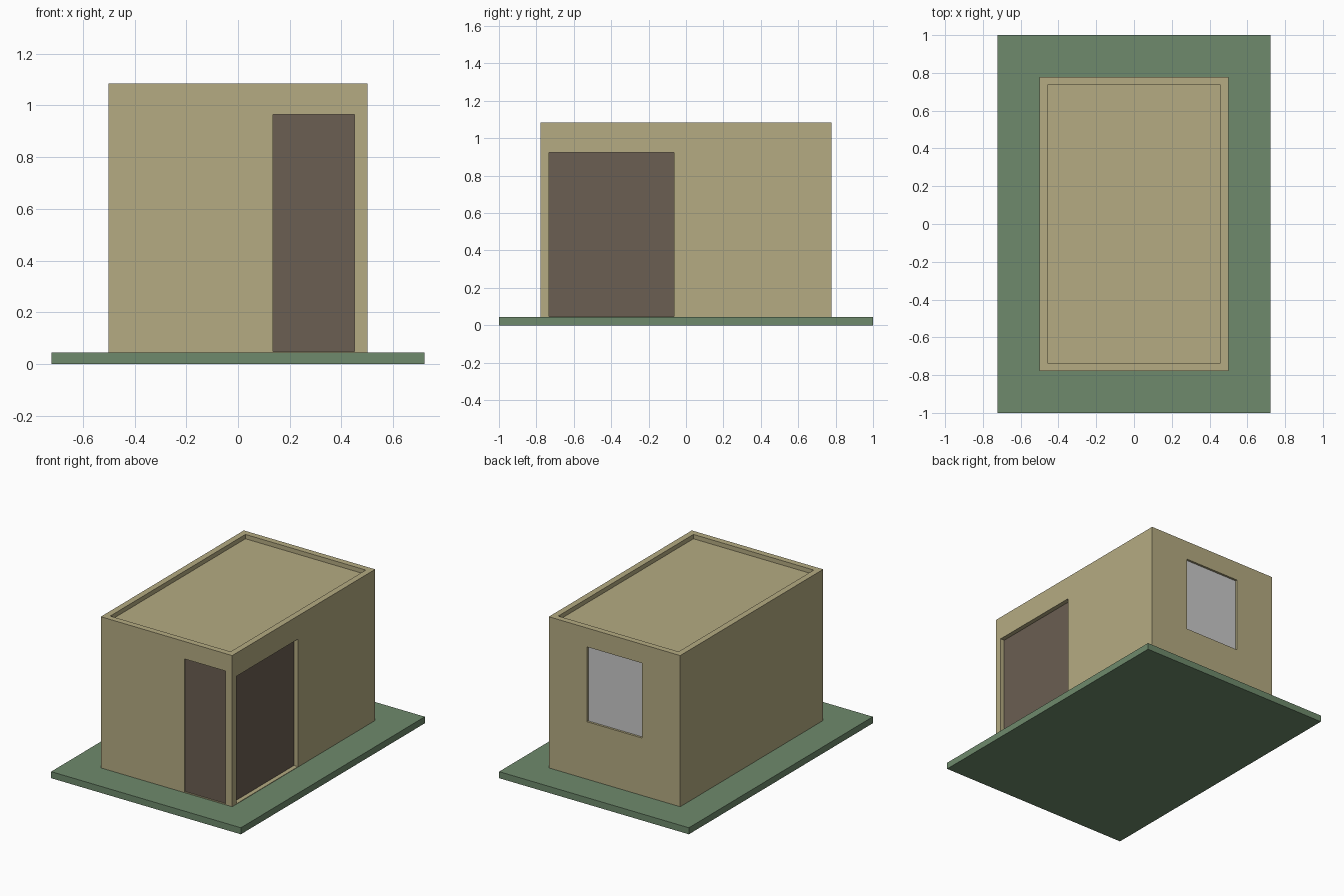
import bpy

if "Cube" in bpy.data.objects:
    bpy.data.objects.remove(bpy.data.objects["Cube"])


def lin(c):
    c /= 255
    return c / 12.92 if c <= 0.04045 else ((c + 0.055) / 1.055) ** 2.4


def material(name, r, g, b):
    m = bpy.data.materials.new(name)
    m.diffuse_color = (lin(r), lin(g), lin(b), 1)
    m.use_nodes = True
    m.node_tree.nodes["Principled BSDF"].inputs["Base Color"].default_value = m.diffuse_color
    return m


TAN = material("tan_plaster", 181, 171, 130)
GREEN = material("lawn_green", 110, 138, 108)
BROWN = material("door_brown", 107, 94, 82)
GRAY = material("window_gray", 202, 202, 202)


def box(name, x, y, z, mat=None):
    """Box from (min, max) ranges on each axis."""
    bpy.ops.mesh.primitive_cube_add(size=1, location=[sum(r) / 2 for r in (x, y, z)])
    ob = bpy.context.object
    ob.name = name
    ob.scale = [r[1] - r[0] for r in (x, y, z)]
    bpy.ops.object.transform_apply(location=False, rotation=False, scale=True)
    if mat:
        ob.data.materials.append(mat)
    return ob


def carve(target, x, y, z):
    """Cut a box-shaped recess, then discard the cutter."""
    cutter = box("cutter", x, y, z)
    cutter.hide_render = True
    mod = target.modifiers.new("recess", "BOOLEAN")
    mod.object, mod.operation, mod.solver = cutter, "DIFFERENCE", "EXACT"
    bpy.context.view_layer.objects.active = target
    bpy.ops.object.modifier_apply(modifier=mod.name)
    bpy.data.objects.remove(cutter)


G, TOP = 0.045, 1.085          # lawn height, parapet height
X, Y = 0.5, 0.777              # house half sizes

# Lawn slab and house block
box("lawn", (-0.722, 0.722), (-1, 1), (0, G), GREEN)
house = box("house", (-X, X), (-Y, Y), (G, TOP), TAN)

# Roof sunk behind a parapet
carve(house, (-X + 0.042, X - 0.042), (-Y + 0.042, Y - 0.042), (TOP - 0.03, TOP + 0.1))

# Front door in a shallow recess
dx, dz = (0.135, 0.45), (G + 0.003, 0.965)
carve(house, dx, (-Y - 0.1, -Y + 0.014), dz)
box("front_door", dx, (-Y + 0.010, -Y + 0.018), dz, BROWN)

# Wide side door in a deeper recess with a sill
sy, sz = (-0.732, -0.063), (G + 0.003, 0.925)
carve(house, (X - 0.034, X + 0.1), sy, sz)
box("side_door", (X - 0.038, X - 0.030), sy, sz, BROWN)

# Back window
wx, wz = (-0.21, 0.21), (0.44, 0.955)
carve(house, wx, (Y - 0.019, Y + 0.1), wz)
box("back_window", wx, (Y - 0.023, Y - 0.015), wz, GRAY)
